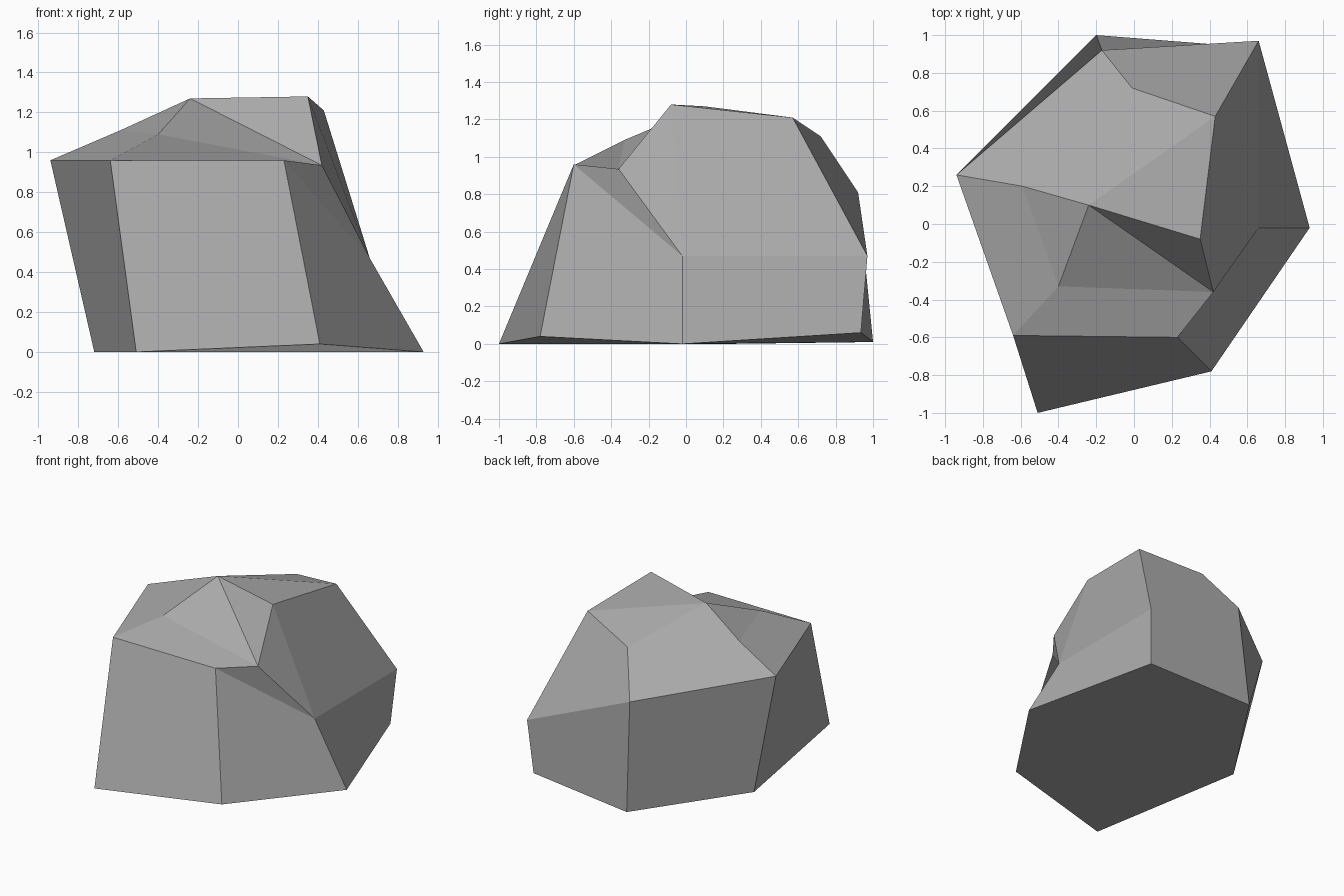
import bpy
import bmesh

cube = bpy.data.objects.get("Cube")
if cube:
    bpy.data.objects.remove(cube, do_unlink=True)


def make_material(name, colour):
    material = bpy.data.materials.new(name)
    material.use_nodes = True
    material.diffuse_color = colour
    shader = material.node_tree.nodes["Principled BSDF"]
    shader.inputs["Base Color"].default_value = colour
    shader.inputs["Roughness"].default_value = 0.9
    return material


# Rock corners, one ring at a time; each corner gets a letter
base_ring = {
    "a": (-.51, -1, 0), "b": (.41, -.78, .04), "c": (.93, -.02, 0),
    "d": (.63, .935, .06), "e": (-.2, 1, .01), "f": (-.72, .21, 0),
}
shoulder_ring = {
    "g": (-.64, -.59, .96), "h": (.23, -.6, .96), "i": (.66, -.02, .47),
    "j": (.66, .97, .47), "k": (-.17, .92, .81), "l": (-.94, .26, .96),
}
crown = {
    "m": (.42, -.36, .935), "n": (.35, -.08, 1.28), "o": (.43, .57, 1.21),
    "p": (-.24, .1, 1.27), "q": (-.4, -.33, 1.09), "r": (-.59, .2, 1.11),
    "s": (-.01, .72, 1.11),
}

# Facets, grouped by the region of the rock they cover
underside = ["fedcba"]
walls = ["abhg", "bcih", "cdji", "dekj", "eflk", "fagl"]
right_slope = ["him", "imn", "ijon"]
back_slope = ["jkso"]
front_ledge = ["ghmq", "qmp", "mnp"]
left_slope = ["glrq", "qrp"]
top = ["nop", "osp", "sklrp"]


def build_rock(name, material):
    bm = bmesh.new()
    corners = {}
    for ring in (base_ring, shoulder_ring, crown):
        for letter, position in ring.items():
            corners[letter] = bm.verts.new(position)
    for region in (underside, walls, right_slope, back_slope,
                   front_ledge, left_slope, top):
        for facet in region:
            bm.faces.new([corners[letter] for letter in facet])
    bmesh.ops.recalc_face_normals(bm, faces=bm.faces[:])

    mesh = bpy.data.meshes.new(name)
    bm.to_mesh(mesh)
    bm.free()
    mesh.materials.append(material)
    rock = bpy.data.objects.new(name, mesh)
    bpy.context.collection.objects.link(rock)
    return rock


# Flat-shaded stone in one grey
stone_grey = make_material("stone grey", (0.4, 0.4, 0.4, 1))
build_rock("rock", stone_grey)
